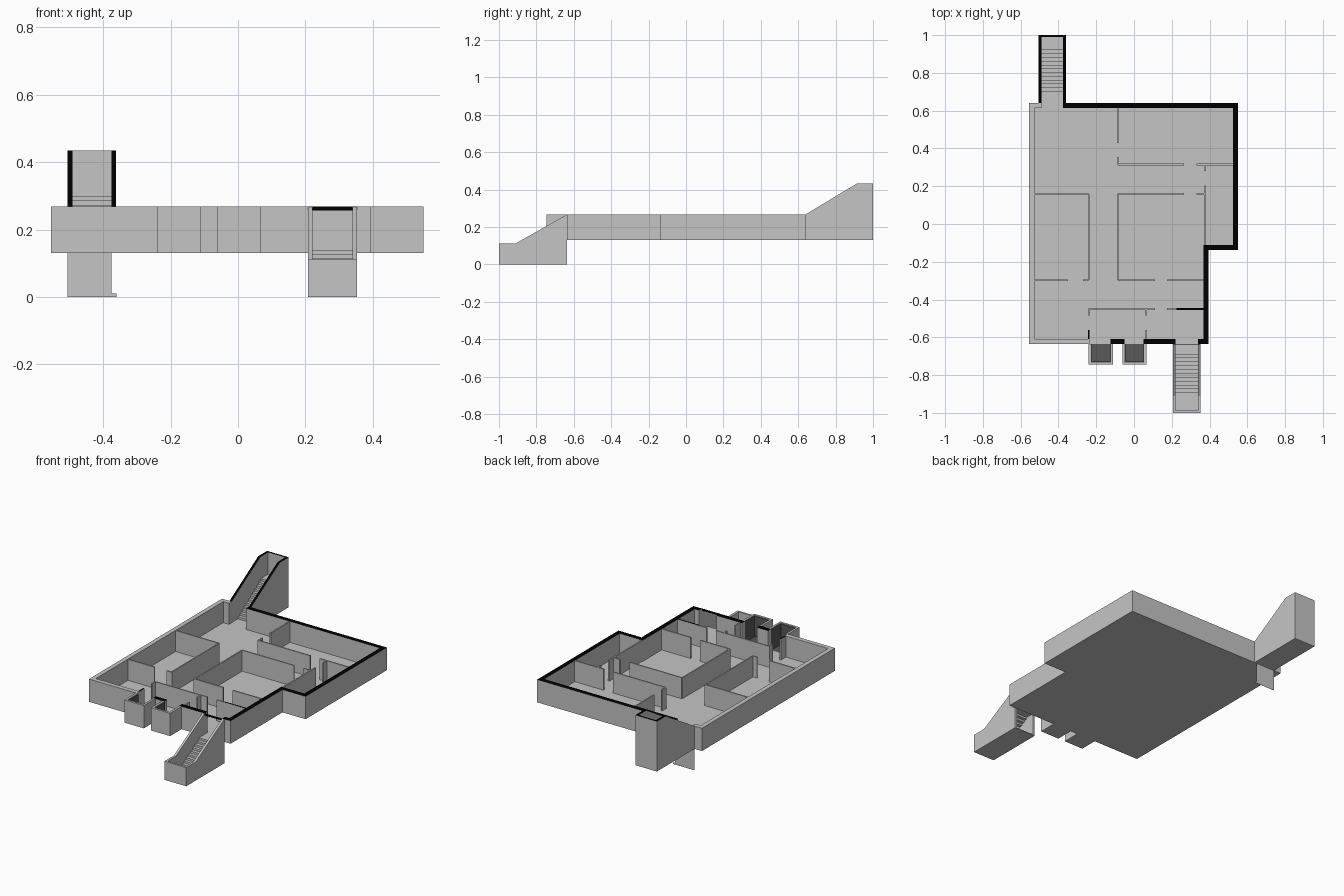
import bpy
import bmesh

cube = bpy.data.objects.get("Cube")
if cube:
    bpy.data.objects.remove(cube)


def material(name, value):
    m = bpy.data.materials.new(name)
    m.use_nodes = True
    col = (value, value, value, 1)
    m.diffuse_color = col
    m.node_tree.nodes["Principled BSDF"].inputs["Base Color"].default_value = col
    return m


GREY = material("light_grey", 0.56)
BLACK = material("black", 0.0)
DARK = material("dark_grey", 0.1)
BASE, FLOOR, TOP = 0.13, 0.14, 0.268
SLIM = 0.004  # half thickness of partitions


def prism(bm, pts, axis, a, b):
    """Extrude a closed 2D outline along x or z from a to b."""
    def place(p, d):
        return (d, p[0], p[1]) if axis == "x" else (p[0], p[1], d)
    lo = [bm.verts.new(place(p, a)) for p in pts]
    hi = [bm.verts.new(place(p, b)) for p in pts]
    bm.faces.new(lo)
    bm.faces.new(hi)
    for i in range(len(pts)):
        j = (i + 1) % len(pts)
        bm.faces.new((lo[i], lo[j], hi[j], hi[i]))


def box(bm, x0, x1, y0, y1, z0, z1):
    prism(bm, [(x0, y0), (x1, y0), (x1, y1), (x0, y1)], "z", z0, z1)


def finish(bm, name, mat=GREY, rim=None, fix=True):
    """Make the object; faces that look upward take the rim colour."""
    if fix:
        bmesh.ops.recalc_face_normals(bm, faces=bm.faces)
    bm.normal_update()
    mesh = bpy.data.meshes.new(name)
    mesh.materials.append(mat)
    if rim:
        mesh.materials.append(rim)
        for f in bm.faces:
            f.material_index = int(f.normal.z > 0.3)
    bm.to_mesh(mesh)
    bm.free()
    obj = bpy.data.objects.new(name, mesh)
    bpy.context.collection.objects.link(obj)
    return obj


def boxes(name, items, z0, z1, mat=GREY, rim=None):
    bm = bmesh.new()
    for x0, x1, y0, y1 in items:
        box(bm, x0, x1, y0, y1, z0, z1)
    return finish(bm, name, mat, rim)


# Floor slab with the stepped corner
L, R, N, F, B, NY = -0.555, 0.55, 0.395, -0.635, 0.64, -0.138
T = 0.027
bm = bmesh.new()
prism(bm, [(L, F), (N, F), (N, NY), (R, NY), (R, B), (L, B)], "z", BASE, FLOOR)
finish(bm, "floor_slab")

# Outer walls, plain and black-topped, with gaps for doors
boxes("plain_outer_walls", [
    (L, L + T, F, B), (L + T, -0.235, F, F + T), (L + T, -0.49, B - T, B),
], BASE, TOP)
boxes("black_topped_outer_walls", [
    (-0.375, R, B - T, B), (R - T, R, NY, B - T), (N - T, R - T, NY, NY + T),
    (N - T, N, F, NY), (0.34, N - T, F, F + T), (0.05, 0.22, F, F + T),
    (-0.125, -0.05, F, F + T),
], BASE, TOP, rim=BLACK)


# Partitions: (fixed coordinate, start, end)
def along_x(rows):
    return [(a, b, y - SLIM, y + SLIM) for y, a, b in rows]


def along_y(rows):
    return [(x - SLIM, x + SLIM, a, b) for x, a, b in rows]


boxes("cross_partitions", along_x([
    (0.315, -0.085, 0.265), (0.315, 0.33, 0.523),
    (0.16, -0.528, -0.24), (0.16, -0.085, 0.265), (0.16, 0.33, 0.375),
    (-0.297, -0.528, -0.35), (-0.297, -0.27, -0.24),
    (-0.297, -0.085, 0.11), (-0.297, 0.175, 0.368),
    (-0.45, -0.24, 0.11), (-0.45, 0.175, 0.225),
]), FLOOR, TOP - 0.001)
boxes("long_partitions", along_y([
    (-0.085, 0.43, 0.613), (-0.085, 0.315, 0.355),
    (0.375, 0.28, 0.315), (0.375, NY + T, 0.205),
    (-0.24, -0.297, 0.16), (-0.085, -0.297, 0.16),
    (-0.24, -0.485, -0.45), (0.065, -0.485, -0.45), (0.065, -0.608, -0.56),
]), FLOOR, TOP - 0.002)
boxes("black_topped_partitions",
      along_x([(-0.45, 0.225, 0.368)]) + along_y([(-0.24, -0.608, -0.56)]),
      FLOOR, TOP, rim=BLACK)

# Two lift shafts with dark linings
for side, x0, x1 in (("right", -0.24, -0.11), ("left", -0.062, 0.066)):
    w, y0, p = 0.013, -0.745, 0.004
    boxes(side + "_shaft_walls", [
        (x0, x0 + w, y0, F), (x1 - w, x1, y0, F), (x0 + w, x1 - w, y0, y0 + w),
    ], BASE, TOP)
    boxes(side + "_shaft_base", [(x0 + w, x1 - w, y0 + w, F)], BASE, FLOOR - p)
    boxes(side + "_shaft_floor", [(x0 + w, x1 - w, y0 + w, F)],
          FLOOR - p, FLOOR, DARK)
    boxes(side + "_shaft_lining", [
        (x0 + w, x0 + w + p, y0 + w, F), (x1 - w - p, x1 - w, y0 + w, F),
        (x0 + w + p, x1 - w - p, y0 + w, y0 + w + p),
    ], FLOOR, TOP - 0.004, DARK)


def stairway(name, x0, x1, outline, end, bottom, steps, rim=None):
    """Two sloped side walls, an end wall, a base plate and open steps."""
    w = 0.014
    bm = bmesh.new()
    prism(bm, outline, "x", x0, x0 + w)
    prism(bm, outline, "x", x1 - w, x1)
    box(bm, x0 + w, x1 - w, *end)
    finish(bm, name + "_walls", rim=rim)
    ys = [p[0] for p in outline]
    boxes(name + "_base", [(x0 + w, x1 - w, min(ys), max(ys))],
          bottom, bottom + 0.004)
    bm = bmesh.new()
    rows = [[bm.verts.new((x, y, z)) for x in (x0 + w, x1 - w)] for y, z in steps]
    for p, q in zip(rows, rows[1:]):
        bm.faces.new((p[0], p[1], q[1], q[0]))
    finish(bm, name + "_steps", fix=False)


def flight(y0, z0, y1, z1, n):
    pts = []
    for i in range(n):
        y = y0 + (y1 - y0) * i / (n - 1)
        pts += [(y, z0 + (z1 - z0) * i / n), (y, z0 + (z1 - z0) * (i + 1) / n)]
    return pts


# Front stairway going down, back stairway going up
stairway("front_stair", 0.207, 0.353,
         [(-1, 0), (F, 0), (F, TOP), (-0.91, 0.113), (-1, 0.113)],
         (-1, -0.988, 0, 0.113), 0,
         [(-0.988, 0.006)] + flight(-0.895, 0.006, -0.69, FLOOR, 11) + [(F, FLOOR)])
stairway("back_stair", -0.505, -0.361,
         [(B, BASE), (1, BASE), (1, 0.434), (0.915, 0.434), (B, TOP)],
         (0.99, 1, BASE, 0.434), BASE,
         [(B, FLOOR)] + flight(0.7, FLOOR, 0.92, 0.3, 12) + [(0.99, 0.3)], rim=BLACK)

# Black strip over the front doorway and the panel hanging under the back door
boxes("front_door_strip", [(0.21, 0.353, F - 0.002, F - 0.001)], 0.256, TOP, BLACK)
boxes("hanging_panel", [(-0.505, -0.375, B - 0.001, B)], 0, BASE)
boxes("hanging_panel_foot", [(-0.375, -0.36, B - 0.001, B)], 0, 0.01)
